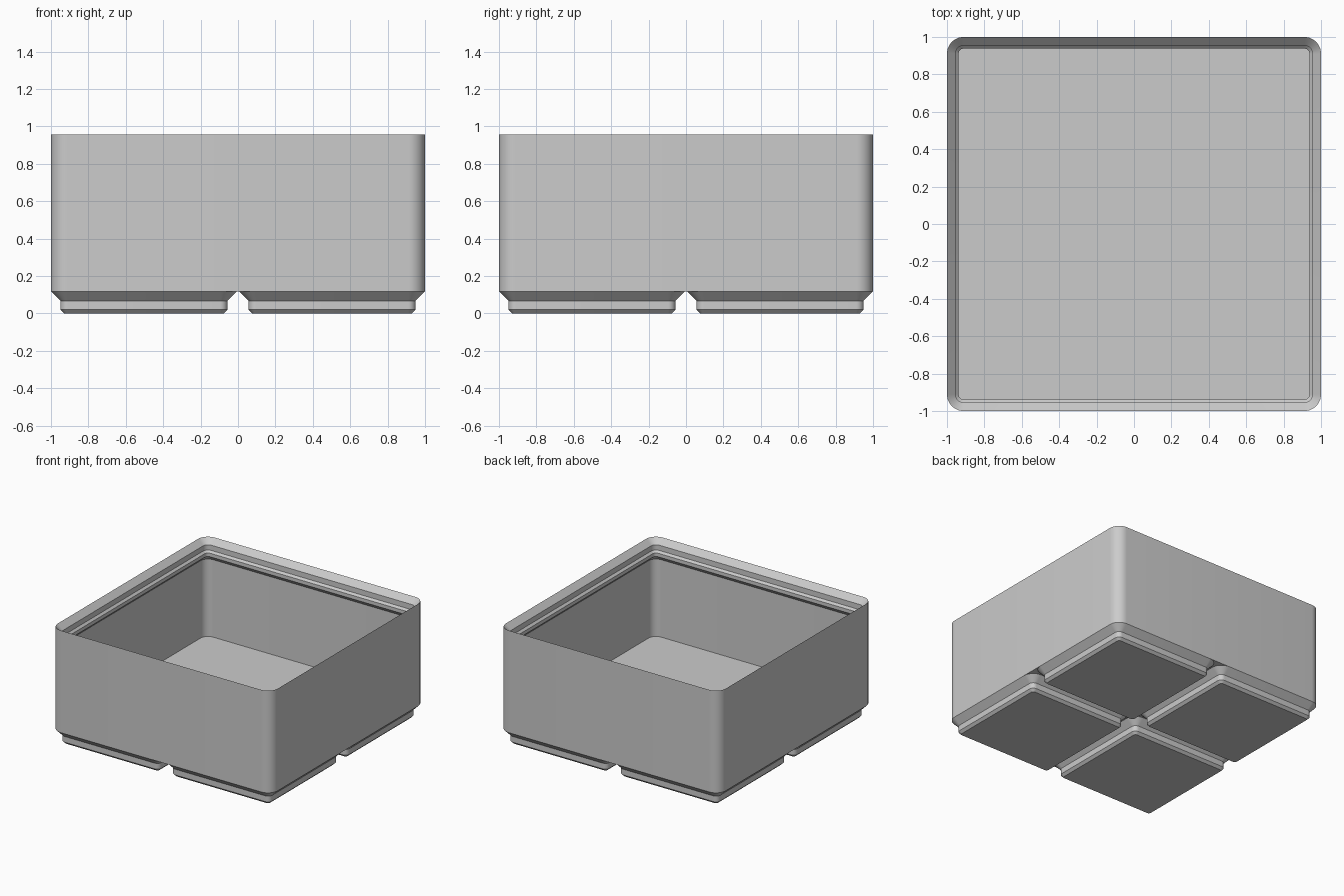
import bpy
import bmesh
from math import cos, sin, pi, radians

cube = bpy.data.objects.get("Cube")
if cube:
    bpy.data.objects.remove(cube, do_unlink=True)

grey = bpy.data.materials.new("light grey plastic")
grey.use_nodes = True
grey.diffuse_color = (0.6, 0.6, 0.6, 1)
grey.node_tree.nodes["Principled BSDF"].inputs["Base Color"].default_value = (0.6, 0.6, 0.6, 1)

CORNER = 0.09   # outer corner radius
STEPS = 10      # segments per rounded corner


def rounded_square(half, radius):
    """Counter-clockwise outline of a square with rounded corners."""
    points = []
    for quarter in range(4):
        mid = pi / 4 + quarter * pi / 2
        cx = (half - radius) * (1 if cos(mid) > 0 else -1)
        cy = (half - radius) * (1 if sin(mid) > 0 else -1)
        for k in range(STEPS + 1):
            a = quarter * pi / 2 + k * pi / 2 / STEPS
            points.append((cx + radius * cos(a), cy + radius * sin(a)))
    return points


def loft(name, half, profile, centre=(0, 0), cap_end=True):
    """Skin rounded squares along a profile of (inset, height) pairs."""
    bm = bmesh.new()
    rings = []
    for inset, z in profile:
        outline = rounded_square(half - inset, CORNER - inset)
        rings.append([bm.verts.new((x, y, z)) for x, y in outline])
    for low, high in zip(rings, rings[1:]):
        for i in range(len(low)):
            j = (i + 1) % len(low)
            bm.faces.new((low[i], low[j], high[j], high[i]))
    bm.faces.new(rings[0][::-1])
    if cap_end:
        bm.faces.new(rings[-1])
    mesh = bpy.data.meshes.new(name)
    bm.to_mesh(mesh)
    bm.free()
    mesh.materials.append(grey)
    obj = bpy.data.objects.new(name, mesh)
    obj.location = (centre[0], centre[1], 0)
    bpy.context.collection.objects.link(obj)
    bpy.ops.object.select_all(action="DESELECT")
    obj.select_set(True)
    bpy.context.view_layer.objects.active = obj
    bpy.ops.object.shade_smooth_by_angle(angle=radians(30))
    return obj


# Open box: outer wall, stepped stacking lip, undercut, inner wall, floor
BASE, TOP, FLOOR = 0.118, 0.957, 0.148
WALL, LIP = 0.023, 0.062
loft("box_body", 1.0, [
    (0, BASE),
    (0, TOP),
    (0.0455, TOP - 0.0455),
    (0.0455, TOP - 0.0885),
    (LIP, TOP - 0.105),
    (LIP, TOP - 0.134),
    (WALL, TOP - 0.134 - (LIP - WALL)),
    (WALL, FLOOR),
])

# Four chamfered feet on a two by two grid
for side, sx in (("left", 1), ("right", -1)):
    for end, sy in (("front", -1), ("back", 1)):
        loft(f"{end}_{side}_foot", 0.497, [
            (0.071, 0),
            (0.051, 0.02),
            (0.051, 0.067),
            (0, BASE),
        ], centre=(sx * 0.503, sy * 0.503), cap_end=False)
